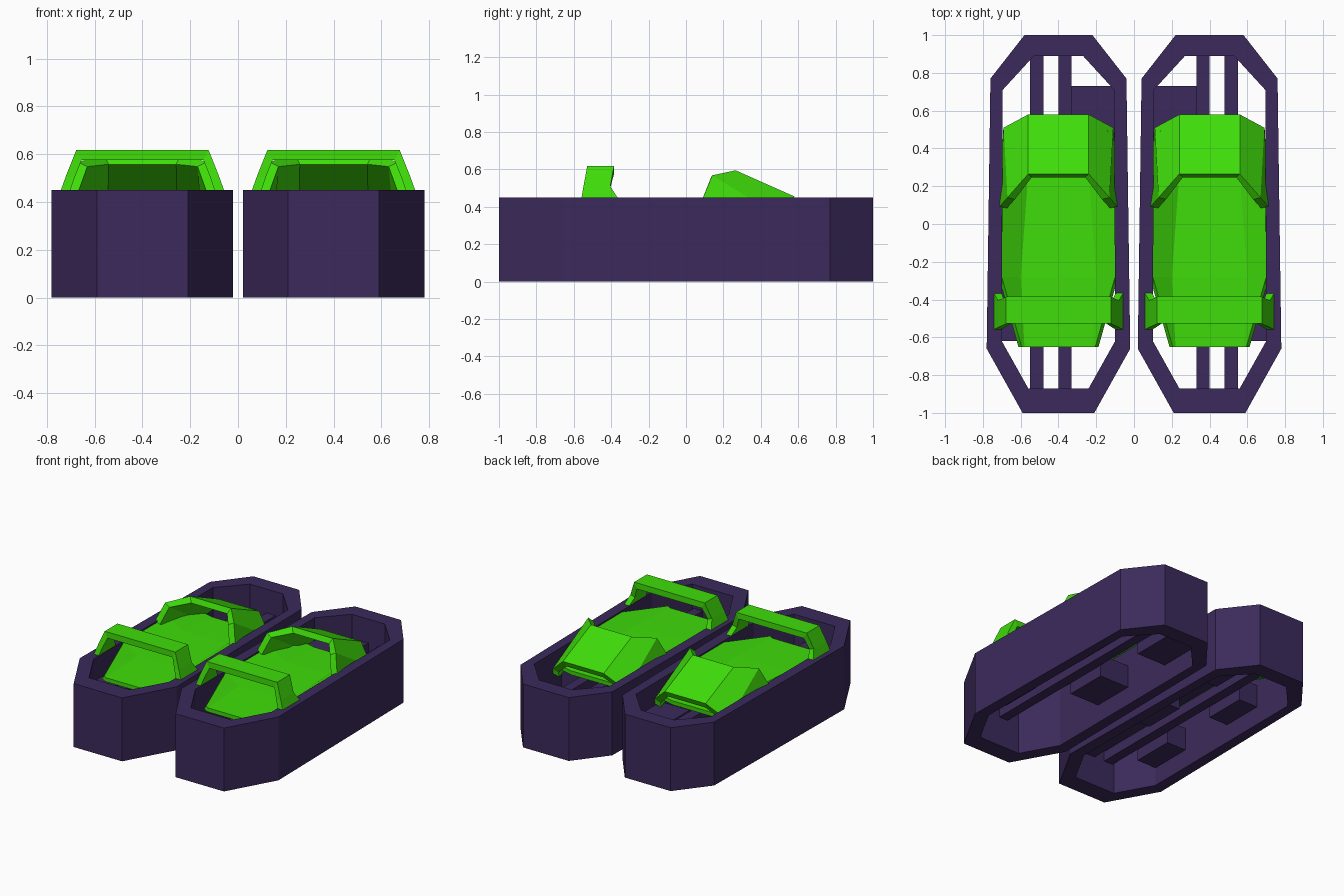
import bpy, bmesh

cube = bpy.data.objects.get("Cube")
if cube:
    bpy.data.objects.remove(cube, do_unlink=True)

CX = 0.4  # centre of one pod; the other is its mirror image


def material(name, color):
    m = bpy.data.materials.new(name)
    m.use_nodes = True
    m.diffuse_color = color
    m.node_tree.nodes["Principled BSDF"].inputs["Base Color"].default_value = color
    return m


PURPLE = material("dark purple", (0.044, 0.023, 0.104, 1))
GREEN = material("bright green", (0.05, 0.72, 0.003, 1))


def finish(name, bm, mat, thickness=0):
    """Turn a bmesh into an object and mirror it to the other pod."""
    if thickness:
        bm.normal_update()
        if sum(f.normal.z * f.calc_area() for f in bm.faces) < 0:
            bmesh.ops.reverse_faces(bm, faces=bm.faces[:])
    else:
        bmesh.ops.recalc_face_normals(bm, faces=bm.faces[:])
    me = bpy.data.meshes.new(name)
    bm.to_mesh(me)
    bm.free()
    me.materials.append(mat)
    ob = bpy.data.objects.new(name, me)
    bpy.context.scene.collection.objects.link(ob)
    if thickness:
        s = ob.modifiers.new("thickness", "SOLIDIFY")
        s.thickness = thickness
        s.offset = -1
    mirror = ob.modifiers.new("other_pod", "MIRROR")
    mirror.use_mirror_merge = False


def loft(rows, closed=False, caps=False, loop_rows=False):
    """Bridge rows of points, given relative to the pod centre."""
    bm = bmesh.new()
    grid = [[bm.verts.new((x + CX, y, z)) for x, y, z in r] for r in rows]
    pairs = list(zip(grid, grid[1:]))
    if loop_rows:
        pairs.append((grid[-1], grid[0]))
    for a, b in pairs:
        n = len(a)
        for i in range(n if closed else n - 1):
            j = (i + 1) % n
            bm.faces.new((a[i], a[j], b[j], b[i]))
    if caps:
        bm.faces.new(grid[0])
        bm.faces.new(grid[-1])
    return bm


def both_sides(half):
    """Complete a row given from the outside towards the middle."""
    return half + [(-x, y, z) for x, y, z in reversed(half)]


def box(name, x0, x1, y0, y1, z0, z1):
    ring = [(x0, z0), (x1, z0), (x1, z1), (x0, z1)]
    rows = [[(x - CX, y, z) for x, z in ring] for y in (y0, y1)]
    finish(name, loft(rows, closed=True, caps=True), PURPLE)


# Eight-sided hull ring, open above and below
outer = [(0.18, 1.0), (0.36, 0.77), (0.38, -0.66), (0.19, -1.0)]
inner = [(0.13, 0.89), (0.295, 0.71), (0.30, -0.62), (0.16, -0.87)]
rows = []
for (ox, oy), (ix, iy) in zip(outer, inner):
    rows.append([(ox, oy, 0), (ox, oy, 0.45), (ix, iy, 0.45), (ix, iy, 0)])
rows += [[(-x, y, z) for x, y, z in r] for r in reversed(rows)]
finish("hull_ring", loft(rows, closed=True, loop_rows=True), PURPLE)

# Two long rails inside the hull
for name, x in (("inner_rail", 0.33), ("outer_rail", 0.48)):
    box(name, x, x + 0.07, -0.88, 0.90, 0.21, 0.28)

# Staggered blocks between the rails and the hull walls
for i, y in enumerate((-0.24, 0.43)):
    box(f"inner_block_{i + 1}", 0.09, 0.33, y, y + 0.30, 0.13, 0.29)
for i, y in enumerate((-0.62, 0.10)):
    box(f"outer_block_{i + 1}", 0.55, 0.71, y, y + 0.30, 0.13, 0.29)

# Dished deck: y, flat half-width, flat height, edge half-width, edge height
deck = []
for y, xc, zc, xo, zo in (
    (-0.65, 0.18, 0.36, 0.195, 0.37),
    (-0.28, 0.20, 0.37, 0.30, 0.44),
    (0.20, 0.165, 0.37, 0.295, 0.44),
    (0.50, 0.15, 0.36, 0.26, 0.38),
):
    deck.append(both_sides([(xo, y, zo), (xc, y, zc)]))
finish("deck", loft(deck), GREEN, 0.03)

# Sloping rear canopy with steep swept wings
canopy_front = [(0.315, 0.09, 0.445), (0.27, 0.14, 0.568), (0.16, 0.265, 0.595)]
canopy_back = [(0.292, 0.50, 0.30), (0.29, 0.51, 0.34), (0.16, 0.58, 0.455)]
finish("canopy", loft([both_sides(canopy_front), both_sides(canopy_back)]), GREEN, 0.045)

# Front arch: outer x, outer z, inner x, inner z, front y, rear y
arch = []
for xo, zo, xi, zi, y0, y1 in (
    (0.345, 0.44, 0.305, 0.44, -0.56, -0.36),
    (0.32, 0.51, 0.285, 0.50, -0.548, -0.405),
    (0.277, 0.618, 0.255, 0.575, -0.528, -0.385),
):
    arch.append([(xo, y0, zo), (xo, y1, zo), (xi, y1, zi), (xi, y0, zi)])
arch += [[(-x, y, z) for x, y, z in r] for r in reversed(arch)]
finish("front_arch", loft(arch, closed=True, caps=True), GREEN)
